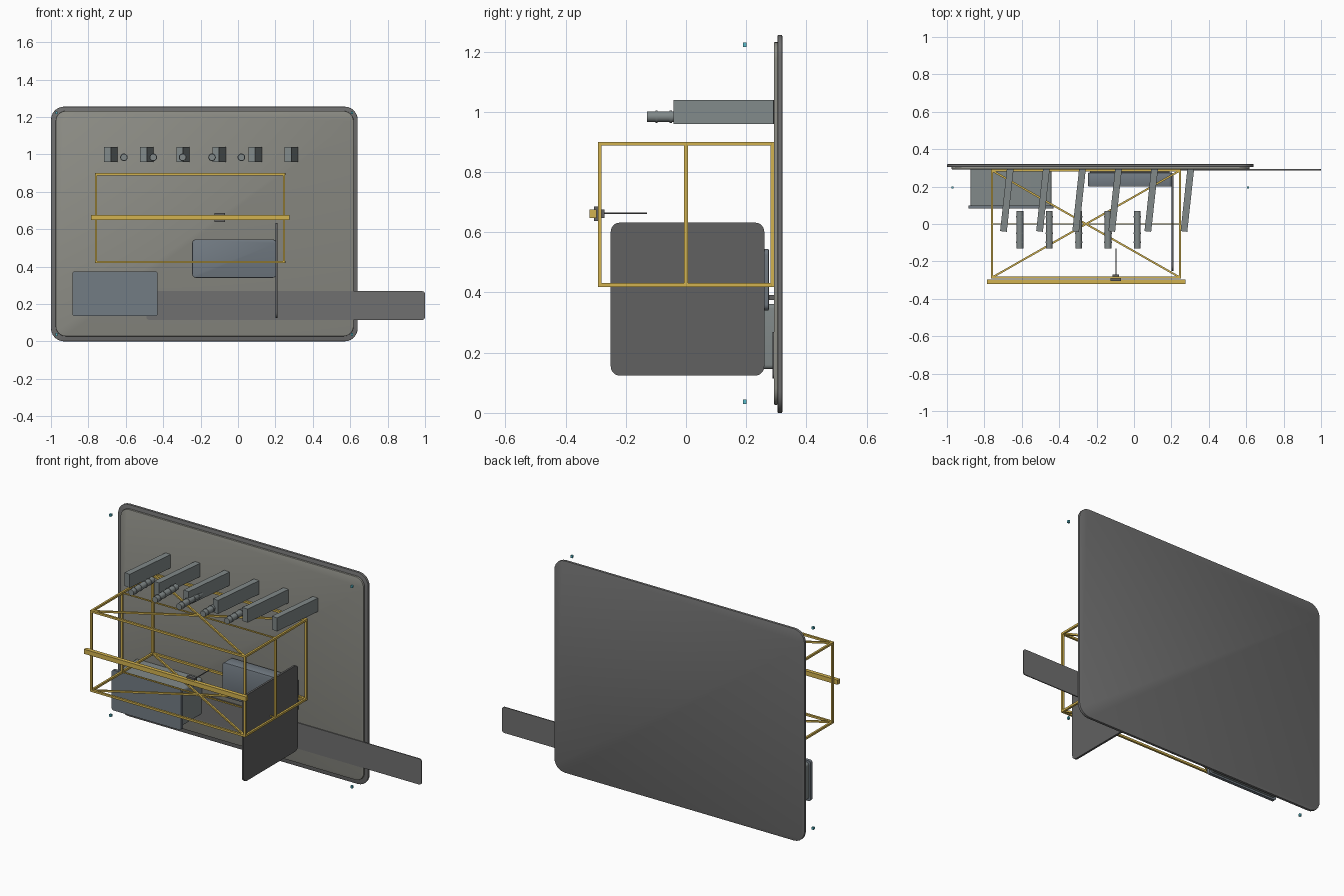
import bpy, bmesh, math
from mathutils import Vector, Matrix

if "Cube" in bpy.data.objects:
    bpy.data.objects.remove(bpy.data.objects["Cube"])

def material(name, r, g, b):
    m = bpy.data.materials.new(name)
    m.diffuse_color = (r, g, b, 1)
    m.use_nodes = True
    m.node_tree.nodes["Principled BSDF"].inputs["Base Color"].default_value = m.diffuse_color
    return m

GOLD = material("gold", 0.65, 0.45, 0.08)
DARK = material("dark_grey", 0.12, 0.12, 0.12)
RIM = material("rim_grey", 0.16, 0.16, 0.16)
TAN = material("panel_grey", 0.27, 0.27, 0.24)
STEEL = material("steel", 0.22, 0.25, 0.25)
BLUE = material("blue_grey", 0.17, 0.2, 0.23)
CYAN = material("cyan", 0.1, 0.5, 0.6)

def finish(bm, name, mat, smooth=False):
    me = bpy.data.meshes.new(name)
    bm.to_mesh(me)
    bm.free()
    me.materials.append(mat)
    if smooth:
        me.shade_smooth()
        me.set_sharp_from_angle(angle=math.radians(35))
    ob = bpy.data.objects.new(name, me)
    bpy.context.collection.objects.link(ob)
    return ob

def box(name, x, y, z, mat, radius=0, axis=1, edge=0):
    """Box from (min, max) ranges; corners rounded around one axis, then rims softened."""
    lo, hi = Vector((x[0], y[0], z[0])), Vector((x[1], y[1], z[1]))
    bm = bmesh.new()
    bmesh.ops.create_cube(bm, size=1, matrix=Matrix.Translation((lo + hi) / 2)
                          @ Matrix.Diagonal((*(hi - lo), 1)))
    along = lambda e: abs((e.verts[0].co - e.verts[1].co).normalized()[axis]) > 0.9
    if radius:
        bmesh.ops.bevel(bm, geom=[e for e in bm.edges if along(e)], offset=radius,
                        segments=6, profile=0.5, affect='EDGES')
    if edge:
        bmesh.ops.bevel(bm, geom=[e for e in bm.edges if not along(e)], offset=edge,
                        segments=2, profile=0.5, affect='EDGES')
    return finish(bm, name, mat, radius > 0)

def beam(name, a, b, w, mat):
    """Square bar between two points."""
    a, b = Vector(a), Vector(b)
    d = b - a
    rot = d.to_track_quat('X', 'Z').to_matrix().to_4x4()
    bm = bmesh.new()
    bmesh.ops.create_cube(bm, size=1, matrix=Matrix.Translation((a + b) / 2) @ rot
                          @ Matrix.Diagonal((d.length + w, w, w, 1)))
    return finish(bm, name, mat)

def cylinder(name, x, z, y0, y1, r, mat, sides=16):
    bm = bmesh.new()
    bmesh.ops.create_cone(bm, cap_ends=True, segments=sides, radius1=r, radius2=r,
                          depth=y1 - y0, matrix=Matrix.Translation((x, (y0 + y1) / 2, z))
                          @ Matrix.Rotation(math.pi / 2, 4, 'X'))
    return finish(bm, name, mat, True)

# Back panel: outer plate and raised inner plate
box("back_plate", (-1, 0.64), (0.304, 0.32), (0, 1.255), RIM, 0.07, 1, 0.003)
box("inner_panel", (-0.975, 0.618), (0.292, 0.305), (0.027, 1.232), TAN, 0.055, 1, 0.003)

# Long flat strip along the bottom
box("long_strip", (-0.49, 1.0), (0.287, 0.293), (0.115, 0.268), RIM, 0.015)

# Gold box frame
X, Y, Z = (-0.759, 0.246), (-0.286, 0.286), (0.425, 0.894)
W = 0.012
for z in Z:
    for y in Y:
        beam("frame_long_bar", (X[0], y, z), (X[1], y, z), W, GOLD)
    for x in X:
        beam("frame_depth_bar", (x, Y[0], z), (x, Y[1], z), W, GOLD)
    beam("frame_diagonal", (X[0], Y[0], z), (X[1], Y[1], z), 0.01, GOLD)
    beam("frame_diagonal", (X[0], Y[1], z), (X[1], Y[0], z), 0.01, GOLD)
    beam("frame_middle_bar", (X[0], 0, z), (X[1], 0, z), 0.007, GOLD)
for x in X:
    for y in (Y[0], 0, Y[1]):
        beam("frame_post", (x, y, Z[0]), (x, y, Z[1]), W, GOLD)

# Front rail, carriage and probe
box("front_rail", (-0.785, 0.275), (-0.32, -0.297), (0.648, 0.675), GOLD)
box("carriage", (-0.125, -0.07), (-0.305, -0.284), (0.638, 0.686), DARK)
box("carriage_back", (-0.115, -0.08), (-0.284, -0.27), (0.648, 0.676), DARK)
cylinder("probe", -0.097, 0.663, -0.27, -0.13, 0.003, DARK, 8)

# Row of slanted fins
for i in range(6):
    x = -0.68 + 0.193 * i
    fin = box("fin", (-0.018, 0.018), (-0.167, 0.167), (-0.04, 0.04), STEEL)
    fin.location = (x, 0.126, 1.0)
    fin.rotation_euler.z = -math.radians(6.2)

# Row of ribbed cylinders
for i in range(5):
    x = -0.61 + 0.157 * i
    cylinder("ribbed_tube", x, 0.984, -0.13, 0.07, 0.018, STEEL)
    for y in (-0.098, -0.05, 0.0, 0.04):
        cylinder("tube_ring", x, 0.984, y - 0.004, y + 0.004, 0.0205, STEEL)

# Left housing with front flange
box("left_housing", (-0.875, -0.44), (0.10, 0.293), (0.145, 0.362), STEEL, 0.015)
box("left_flange", (-0.885, -0.43), (0.082, 0.10), (0.135, 0.374), BLUE, 0.012)

# Middle unit and its mounting stub
box("middle_unit", (-0.245, 0.205), (0.20, 0.275), (0.34, 0.545), BLUE, 0.02, 1, 0.004)
box("unit_mount", (-0.235, 0.19), (0.275, 0.293), (0.375, 0.392), DARK)

# Side plate
box("side_plate", (0.2, 0.212), (-0.25, 0.26), (0.124, 0.632), DARK, 0.03, 0)

# Corner markers
for x in (-0.97, 0.61):
    for z in (0.037, 1.223):
        box("corner_marker", (x - 0.006, x + 0.006), (0.189, 0.201), (z - 0.007, z + 0.007), CYAN)
